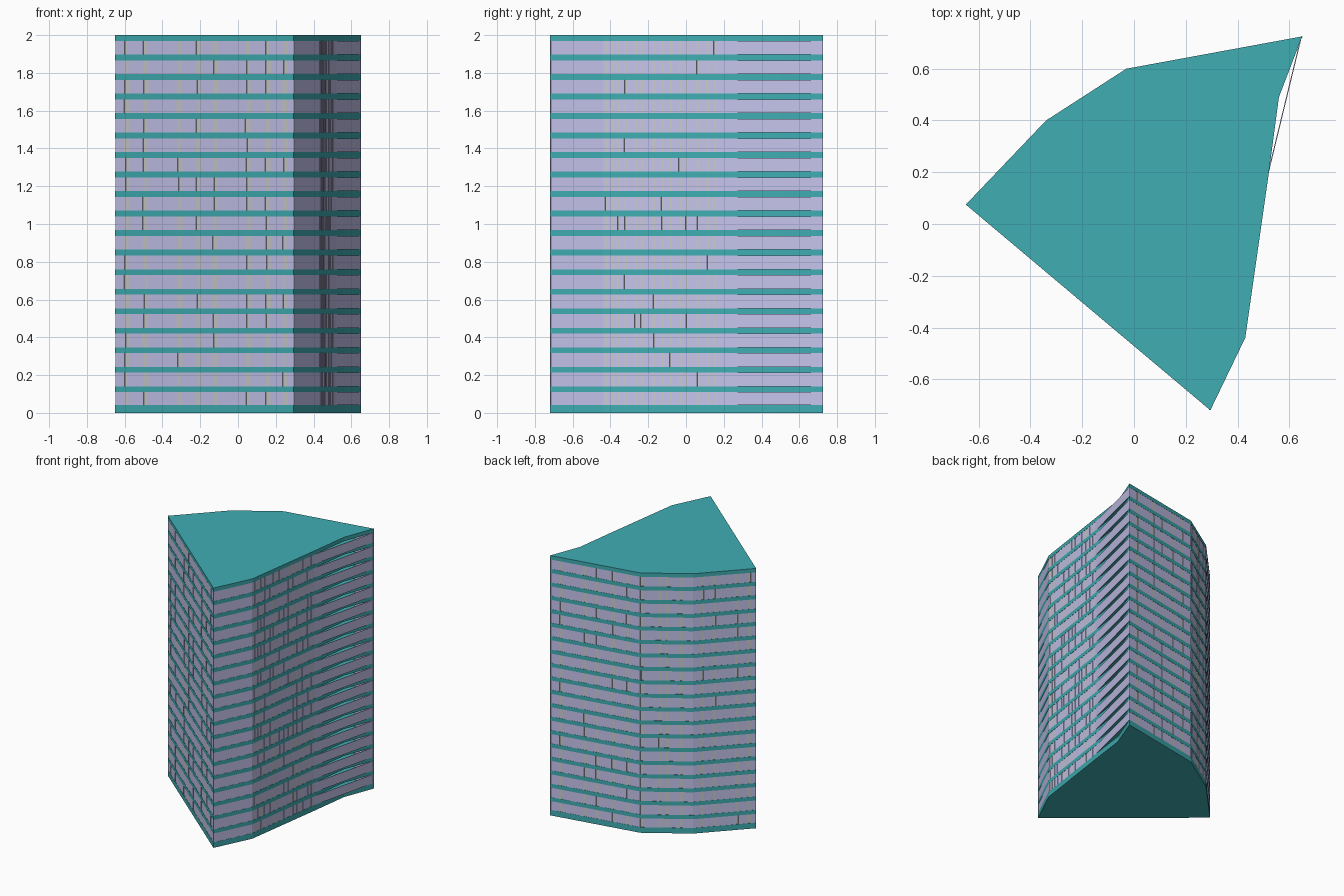
import bpy, bmesh, random
from mathutils import Vector

if "Cube" in bpy.data.objects:
    bpy.data.objects.remove(bpy.data.objects["Cube"])

random.seed(4)
PITCH, SLAB, FLOORS = 0.1033, 0.03, 19

# floor plan, counter-clockwise
PLAN = [(-0.65, 0.075), (0.295, -0.72), (0.43, -0.44), (0.52, 0.19), (0.56, 0.49),
        (0.65, 0.725), (-0.03, 0.60), (-0.34, 0.40)]

# glazed walls: start, end, positions of the solid strips as fractions, strip width
WALLS = [
    (PLAN[0], PLAN[1], (.065, .17, .36, .465, .56, .745, .855, .95), .034),
    (PLAN[1], PLAN[2], (), 0),
    (PLAN[2], PLAN[3], (.03, .08, .13, .19, .28, .33, .43, .5, .57, .65, .71, .8, .88, .94), .012),
    (PLAN[3], PLAN[5], (), 0),
    (PLAN[5], PLAN[6], (.12, .39, .52, .70, .86), .022),
    (PLAN[6], PLAN[7], (.04, .38, .51, .78), .022),
    (PLAN[7], PLAN[0], (.15, .34, .69, .89), .022),
]


def material(name, color):
    m = bpy.data.materials.new(name)
    m.diffuse_color = (*color, 1)
    m.use_nodes = True
    m.node_tree.nodes["Principled BSDF"].inputs["Base Color"].default_value = m.diffuse_color
    return m


def finish(name, bm, mat):
    bmesh.ops.recalc_face_normals(bm, faces=bm.faces)
    me = bpy.data.meshes.new(name)
    bm.to_mesh(me)
    bm.free()
    me.materials.append(mat)
    ob = bpy.data.objects.new(name, me)
    bpy.context.collection.objects.link(ob)


def prism(bm, outline, z0, z1):
    face = bm.faces.new([bm.verts.new((x, y, z0)) for x, y in outline])
    top = bmesh.ops.extrude_face_region(bm, geom=[face], use_keep_orig=True)["geom"]
    verts = [v for v in top if isinstance(v, bmesh.types.BMVert)]
    bmesh.ops.translate(bm, verts=verts, vec=(0, 0, z1 - z0))


def panel(bm, a, b, t0, t1, inset, z0, z1, depth=0.004):
    """Thin upright panel on the wall line a-b between fractions t0 and t1."""
    a, b = Vector(a), Vector(b)
    d = (b - a).normalized()
    inward = Vector((-d.y, d.x))
    p, q = a.lerp(b, t0) + inward * inset, a.lerp(b, t1) + inward * inset
    prism(bm, [p, q, q + inward * depth, p + inward * depth], z0, z1)


slabs, glass, strips = bmesh.new(), bmesh.new(), bmesh.new()

# floor slabs and ground slab
base_top = 2 - SLAB - PITCH * (FLOORS - 1) - (PITCH - SLAB) + 0.005
prism(slabs, PLAN, 0, base_top)
for k in range(FLOORS):
    z = 2 - SLAB - PITCH * k
    prism(slabs, PLAN, z, z + SLAB)

    # window panes with solid strips between them
    low = max(z - (PITCH - SLAB), base_top)
    for a, b, cuts, width in WALLS:
        length = (Vector(b) - Vector(a)).length
        start = 0
        for c in cuts:
            half = width / length / 2 * random.uniform(0.6, 1.1)
            c += random.uniform(-0.004, 0.004)
            panel(glass, a, b, start, c - half, 0.001, low, z)
            panel(strips, a, b, c - half, c + half, 0.003, low, z)
            start = c + half
        panel(glass, a, b, start, 1, 0.001, low, z)

finish("floor_slabs", slabs, material("teal", (0.05, 0.42, 0.45)))
finish("window_panes", glass, material("lilac_glass", (0.56, 0.55, 0.84)))
finish("wall_strips", strips, material("grey", (0.62, 0.62, 0.62)))
